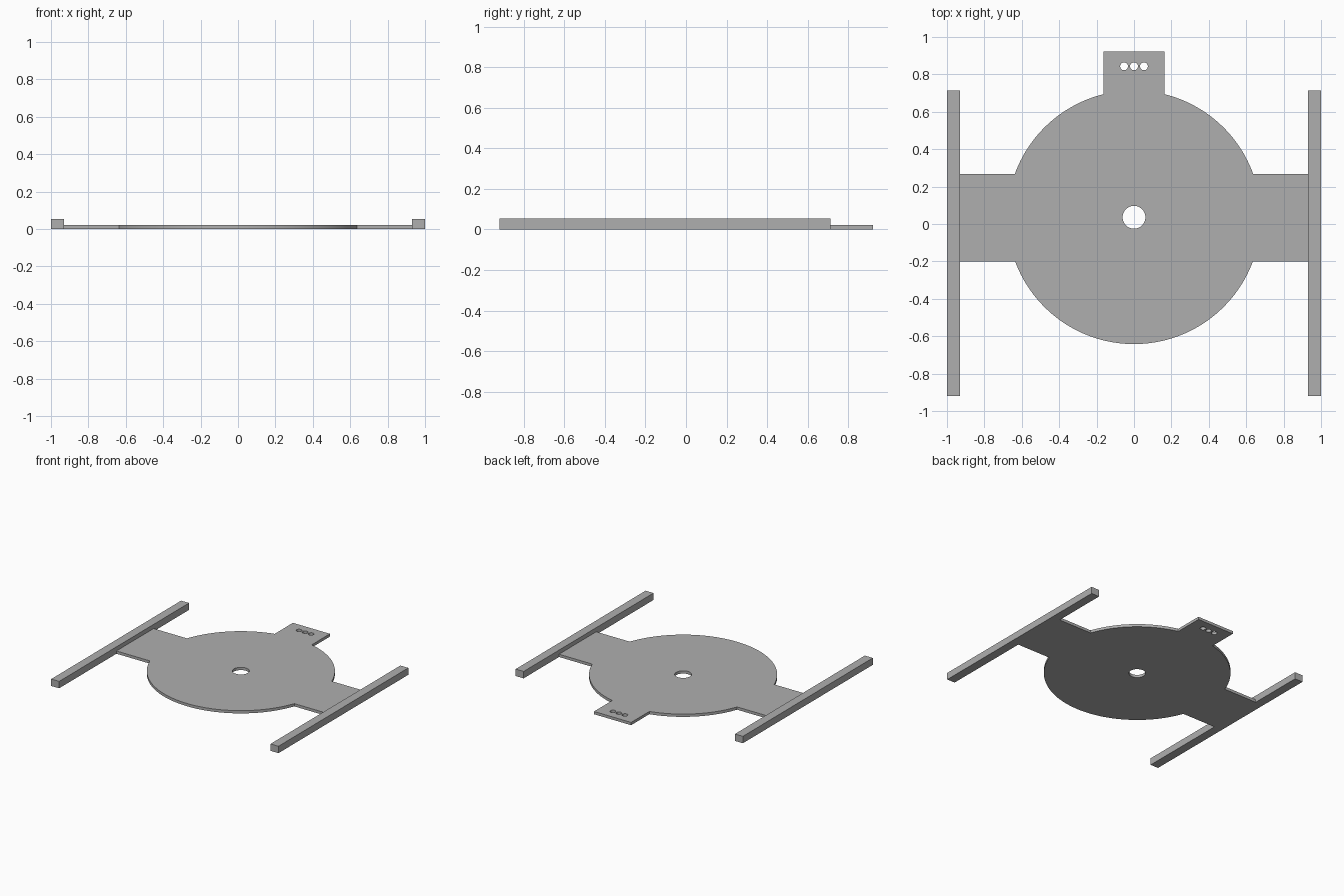
import bpy
import bmesh
from math import asin, acos, cos, sin, pi, radians

cube = bpy.data.objects.get("Cube")
if cube:
    bpy.data.objects.remove(cube, do_unlink=True)

grey = bpy.data.materials.new("grey")
grey.use_nodes = True
colour = (0.43, 0.43, 0.43, 1)
grey.diffuse_color = colour
grey.node_tree.nodes["Principled BSDF"].inputs["Base Color"].default_value = colour

CENTRE_Y = 0.036
RADIUS = 0.678
THICK = 0.022
BAR_HEIGHT = 0.055
BAR_WIDTH = 0.07
BAR_FRONT, BAR_BACK = -0.92, 0.713
ARM_FRONT, ARM_BACK = -0.2, 0.268
TAB_HALF, TAB_BACK = 0.163, 0.923
INNER_X = 1 - BAR_WIDTH


def arc(cx, cy, r, start, end, steps):
    """Points along a circular arc, both ends included."""
    angles = [start + (end - start) * i / steps for i in range(steps + 1)]
    return [(cx + r * cos(a), cy + r * sin(a)) for a in angles]


def circle(cx, cy, r, steps):
    return arc(cx, cy, r, 0, 2 * pi, steps)[:-1]


def flat_plate(name, loops, thickness):
    """Fill an outline with holes and give it thickness."""
    curve = bpy.data.curves.new(name, "CURVE")
    curve.dimensions = "2D"
    curve.fill_mode = "BOTH"
    curve.extrude = thickness / 2
    for loop in loops:
        spline = curve.splines.new("POLY")
        spline.points.add(len(loop) - 1)
        for point, (x, y) in zip(spline.points, loop):
            point.co = (x, y, 0, 1)
        spline.use_cyclic_u = True
    obj = bpy.data.objects.new(name, curve)
    bpy.context.collection.objects.link(obj)
    obj.location.z = thickness / 2
    bpy.ops.object.select_all(action="DESELECT")
    obj.select_set(True)
    bpy.context.view_layer.objects.active = obj
    bpy.ops.object.convert(target="MESH")
    obj = bpy.context.view_layer.objects.active
    # Weld the caps to the walls
    bm = bmesh.new()
    bm.from_mesh(obj.data)
    bmesh.ops.remove_doubles(bm, verts=bm.verts, dist=0.0001)
    bmesh.ops.recalc_face_normals(bm, faces=bm.faces)
    bm.to_mesh(obj.data)
    bm.free()
    obj.data.materials.clear()
    obj.data.materials.append(grey)
    bpy.ops.object.shade_smooth_by_angle(angle=radians(30))
    return obj


# Right half of the base outline, from the front point round to the tab
arm_low = asin((ARM_FRONT - CENTRE_Y) / RADIUS)
arm_high = asin((ARM_BACK - CENTRE_Y) / RADIUS)
tab_angle = acos(TAB_HALF / RADIUS)
half = arc(0, CENTRE_Y, RADIUS, -pi / 2, arm_low, 32)
half += [(INNER_X, ARM_FRONT), (INNER_X, ARM_BACK)]
half += arc(0, CENTRE_Y, RADIUS, arm_high, tab_angle, 28)
half += [(TAB_HALF, TAB_BACK)]
outline = half + [(-x, y) for x, y in reversed(half[1:])]

# Base plate with centre hole and three tab holes
holes = [circle(0, CENTRE_Y, 0.061, 48)]
holes += [circle(x, 0.843, 0.021, 32) for x in (-0.053, 0, 0.053)]
flat_plate("base_plate", [outline] + holes, THICK)

# Side rails
for name, side in (("left_rail", 1), ("right_rail", -1)):
    bpy.ops.mesh.primitive_cube_add(
        size=1,
        location=(side * (1 - BAR_WIDTH / 2), (BAR_FRONT + BAR_BACK) / 2, BAR_HEIGHT / 2))
    rail = bpy.context.object
    rail.name = name
    rail.scale = (BAR_WIDTH, BAR_BACK - BAR_FRONT, BAR_HEIGHT)
    bpy.ops.object.transform_apply(location=False, rotation=False, scale=True)
    rail.data.materials.append(grey)
